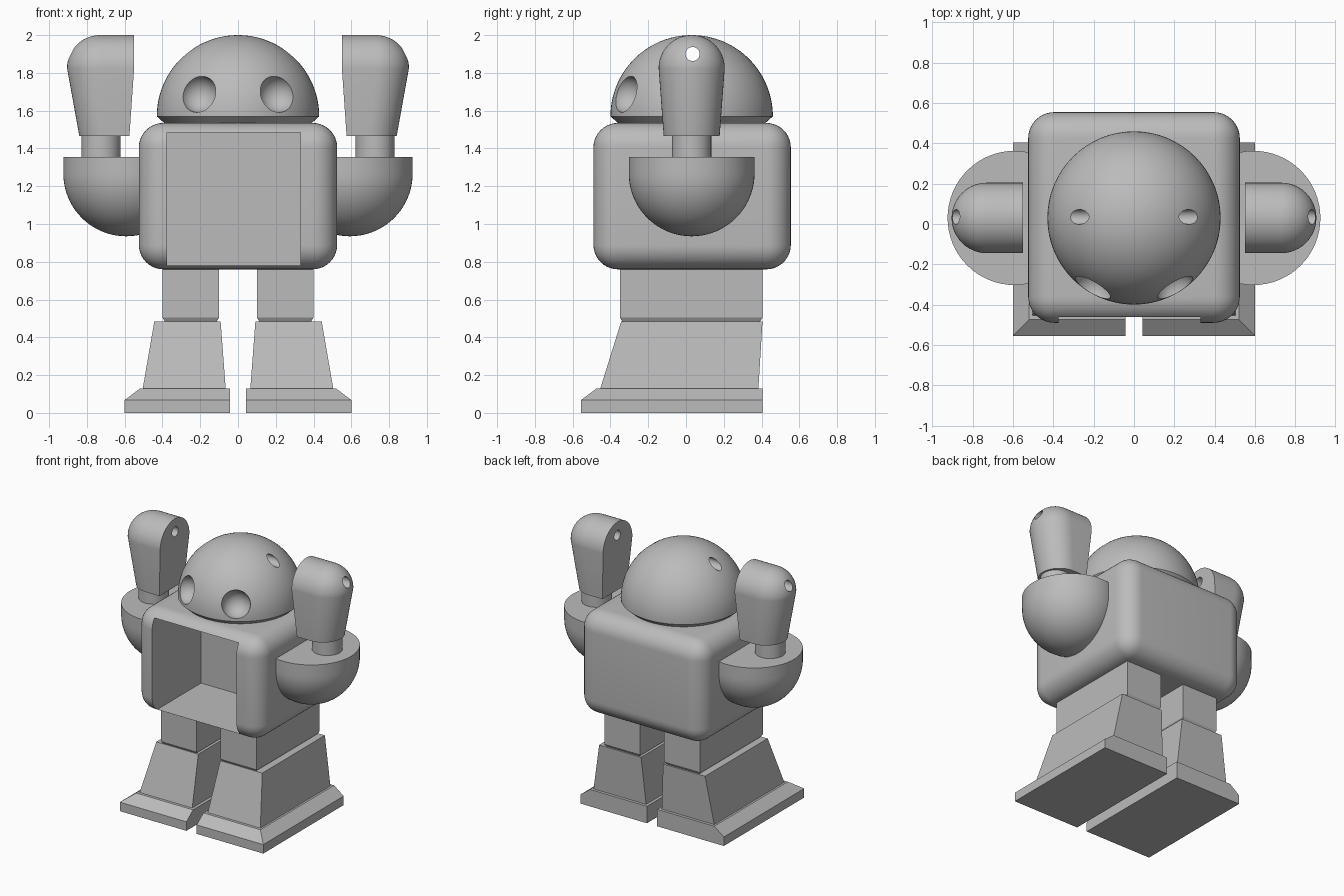
import bpy
import bmesh
import math
from mathutils import Matrix, Vector

cube = bpy.data.objects.get("Cube")
if cube:
    bpy.data.objects.remove(cube, do_unlink=True)

grey = bpy.data.materials.new("plain_grey")
grey.use_nodes = True
grey.diffuse_color = (0.5, 0.5, 0.5, 1)
grey.node_tree.nodes["Principled BSDF"].inputs["Base Color"].default_value = grey.diffuse_color

MID_Y = 0.03   # depth of the head and arm axis


def add(name, bm):
    """Turn a bmesh into a grey object."""
    bmesh.ops.recalc_face_normals(bm, faces=bm.faces)
    mesh = bpy.data.meshes.new(name)
    bm.to_mesh(mesh)
    bm.free()
    mesh.materials.append(grey)
    ob = bpy.data.objects.new(name, mesh)
    bpy.context.collection.objects.link(ob)
    return ob


def activate(ob):
    bpy.ops.object.select_all(action='DESELECT')
    ob.select_set(True)
    bpy.context.view_layer.objects.active = ob


def smooth(ob):
    activate(ob)
    bpy.ops.object.shade_smooth_by_angle(angle=math.radians(30))


def apply_modifier(ob, mod):
    activate(ob)
    bpy.ops.object.modifier_apply(modifier=mod.name)


def cut(ob, cutter):
    """Subtract the cutter and discard it."""
    cutter.hide_render = True
    mod = ob.modifiers.new("cut", 'BOOLEAN')
    mod.operation = 'DIFFERENCE'
    mod.solver = 'EXACT'
    mod.object = cutter
    apply_modifier(ob, mod)
    bpy.data.objects.remove(cutter, do_unlink=True)


def loft(rings):
    """Skin equal-length closed rings and cap both ends."""
    bm = bmesh.new()
    rows = [[bm.verts.new(p) for p in ring] for ring in rings]
    for low, high in zip(rows, rows[1:]):
        for i in range(len(low)):
            j = (i + 1) % len(low)
            bm.faces.new((low[i], low[j], high[j], high[i]))
    bm.faces.new(rows[0][::-1])
    bm.faces.new(rows[-1])
    return bm


def rect(x0, x1, y0, y1, z):
    return [(x0, y0, z), (x1, y0, z), (x1, y1, z), (x0, y1, z)]


def box(x0, x1, y0, y1, z0, z1):
    return loft([rect(x0, x1, y0, y1, z0), rect(x0, x1, y0, y1, z1)])


def lathe(profile, x, y, steps=64):
    """Rings of (radius, z) about a vertical axis."""
    turn = [i * math.tau / steps for i in range(steps)]
    return loft([[(x + r * math.cos(a), y + r * math.sin(a), z) for a in turn]
                 for r, z in profile])


def ball(radius, place):
    bm = bmesh.new()
    bmesh.ops.create_uvsphere(bm, u_segments=40, v_segments=24, radius=radius,
                              matrix=Matrix.Translation(place))
    return bm


def cross_pin():
    """Cutter for the hole that runs straight through hands and head."""
    bm = bmesh.new()
    spin = Matrix.Translation((0, 0.035, 1.9)) @ Matrix.Rotation(math.pi / 2, 4, 'Y')
    bmesh.ops.create_cone(bm, cap_ends=True, segments=32, radius1=0.037,
                          radius2=0.037, depth=3, matrix=spin)
    return add("pin_cutter", bm)


def arc(radius, z, start, end, steps):
    """Quarter-circle profile between two latitudes in degrees."""
    angles = [math.radians(start + (end - start) * i / steps) for i in range(steps + 1)]
    return [(radius * math.cos(a), z + radius * math.sin(a)) for a in angles]


# Body: rounded box with an off-centre open compartment in the front
body = add("body", box(-0.525, 0.525, -0.49, 0.555, 0.76, 1.535))
bevel = body.modifiers.new("round", 'BEVEL')
bevel.width = 0.13
bevel.segments = 10
apply_modifier(body, bevel)
cut(body, add("compartment_cutter", box(-0.375, 0.33, -0.7, 0.095, 0.78, 1.485)))
smooth(body)

# Head: dome with a chamfered base, round eye sockets and the cross hole
head = add("head", lathe([(0.385, 1.53), (0.43, 1.57)] + arc(0.43, 1.57, 3, 89, 24), 0, MID_Y))
for side in (-1, 1):
    cut(head, add("eye_cutter", ball(0.1, (side * 0.21, -0.325, 1.69))))
cut(head, cross_pin())
smooth(head)


def d_ring(inner, outer, half, z, lift=0.0, steps=24):
    """D-shaped ring: flat on the inside, half-round on the outside."""
    ring = [(inner, MID_Y - half, z)]
    for i in range(steps + 1):
        a = -math.pi / 2 + math.pi * i / steps
        ring.append((outer - half + half * math.cos(a), MID_Y + half * math.sin(a), z))
    return ring + [(inner, MID_Y + half, z)]


def hand_mesh():
    """Tapered D column topped by a half-round cap with a ball end."""
    rings = [d_ring(0.575, 0.84, 0.148, 1.465), d_ring(0.55, 0.905, 0.175, 1.825)]
    for r, z in arc(0.175, 1.825, 6, 89, 14):
        rings.append(d_ring(0.55, 0.73 + r, r, z))
    return loft(rings)


def mirrored(bm, side):
    bmesh.ops.scale(bm, vec=(side, 1, 1), verts=bm.verts)
    return bm


for side, label in ((1, "left"), (-1, "right")):
    # Shoulder bowl, sliced where it enters the body wall
    bowl = lathe(arc(0.333, 1.268, -89, 0, 20) + [(0.333, 1.355)], 0.592, MID_Y)
    cutting = bmesh.ops.bisect_plane(bowl, geom=bowl.verts[:] + bowl.edges[:] + bowl.faces[:],
                                     plane_co=(0.5, 0, 0), plane_no=(-1, 0, 0), clear_outer=True)
    rim = [e for e in cutting["geom_cut"] if isinstance(e, bmesh.types.BMEdge)]
    bmesh.ops.holes_fill(bowl, edges=rim)
    smooth(add(label + "_shoulder_bowl", mirrored(bowl, side)))

    # Wrist and hand
    wrist = lathe([(0.104, 1.34), (0.104, 1.48)], 0.725, MID_Y, 40)
    smooth(add(label + "_wrist", mirrored(wrist, side)))
    hand = add(label + "_hand", mirrored(hand_mesh(), side))
    cut(hand, cross_pin())
    smooth(hand)

    # Upper leg with a small chamfer above the shin
    add(label + "_upper_leg", mirrored(loft([
        rect(0.115, 0.385, -0.335, 0.39, 0.48),
        rect(0.10, 0.40, -0.35, 0.405, 0.505),
        rect(0.10, 0.40, -0.35, 0.405, 0.77)]), side))
    # Flared shin
    add(label + "_shin", mirrored(loft([
        rect(0.065, 0.505, -0.455, 0.383, 0.125),
        rect(0.092, 0.443, -0.343, 0.405, 0.485)]), side))
    # Foot slab, bevelled at the front and outside only
    add(label + "_foot", mirrored(loft([
        rect(0.043, 0.60, -0.555, 0.405, 0),
        rect(0.043, 0.60, -0.555, 0.405, 0.068),
        rect(0.043, 0.52, -0.475, 0.405, 0.128)]), side))
